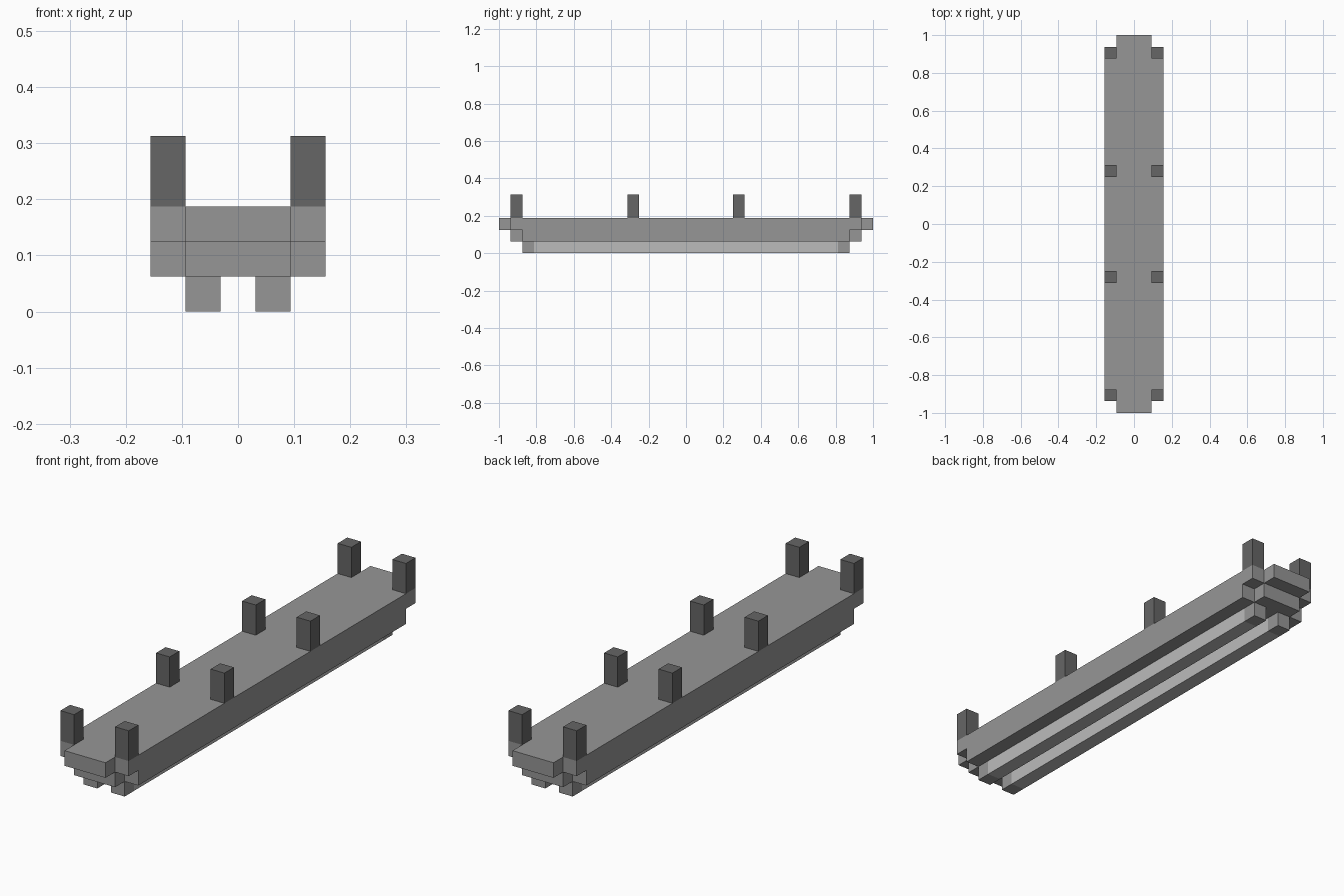
import bpy, bmesh

old = bpy.data.objects.get("Cube")
if old:
    bpy.data.objects.remove(old, do_unlink=True)

U = 1 / 16  # module size: every part sits on this grid


def material(name, value):
    m = bpy.data.materials.new(name)
    m.use_nodes = True
    col = (value, value, value, 1)
    m.diffuse_color = col
    m.node_tree.nodes["Principled BSDF"].inputs["Base Color"].default_value = col
    return m


GREY = material("mid grey", 0.305)
DARK = material("dark grey", 0.133)
LIGHT = material("light grey", 0.50)


def prism(name, x0, x1, profile, mat):
    """Extrude a (y, z) profile along x; all values in modules."""
    bm = bmesh.new()
    face = bm.faces.new([bm.verts.new((x0 * U, y * U, z * U)) for y, z in profile])
    ext = bmesh.ops.extrude_face_region(bm, geom=[face])
    moved = [g for g in ext["geom"] if isinstance(g, bmesh.types.BMVert)]
    bmesh.ops.translate(bm, vec=((x1 - x0) * U, 0, 0), verts=moved)
    bmesh.ops.recalc_face_normals(bm, faces=bm.faces)
    me = bpy.data.meshes.new(name)
    bm.to_mesh(me)
    bm.free()
    me.materials.append(mat)
    ob = bpy.data.objects.new(name, me)
    bpy.context.collection.objects.link(ob)
    return ob


def box(name, x, y, z, mat):
    profile = [(y[0], z[0]), (y[1], z[0]), (y[1], z[1]), (y[0], z[1])]
    return prism(name, x[0], x[1], profile, mat)


def span(a, b, s):
    """Range a..b, mirrored when s is -1."""
    return tuple(sorted((a * s, b * s)))


# Main deck
box("deck", (-2.5, 2.5), (-14, 14), (1, 3), GREY)

for end, e in (("front", -1), ("back", 1)):
    # Stepped lip in the middle of each end
    prism(end + "_lip", -1.5, 1.5,
          [(14 * e, 1), (15 * e, 1), (15 * e, 2), (16 * e, 2), (16 * e, 3), (14 * e, 3)], GREY)

for side, s in (("right", -1), ("left", 1)):
    # Light runner under the deck
    box(side + "_runner", span(0.5, 1.5, s), (-13, 13), (0, 1), LIGHT)
    for end, e in (("front", -1), ("back", 1)):
        tag = f"{end}_{side}_"
        # Grey cap on the runner, footing beside the lip, and posts
        box(tag + "runner_cap", span(0.5, 1.5, s), span(13, 14, e), (0, 1), GREY)
        box(tag + "footing", span(1.5, 2.5, s), span(14, 15, e), (2, 3), GREY)
        box(tag + "corner_post", span(1.5, 2.5, s), span(14, 15, e), (3, 5), DARK)
        box(tag + "middle_post", span(1.5, 2.5, s), span(4, 5, e), (3, 5), DARK)
